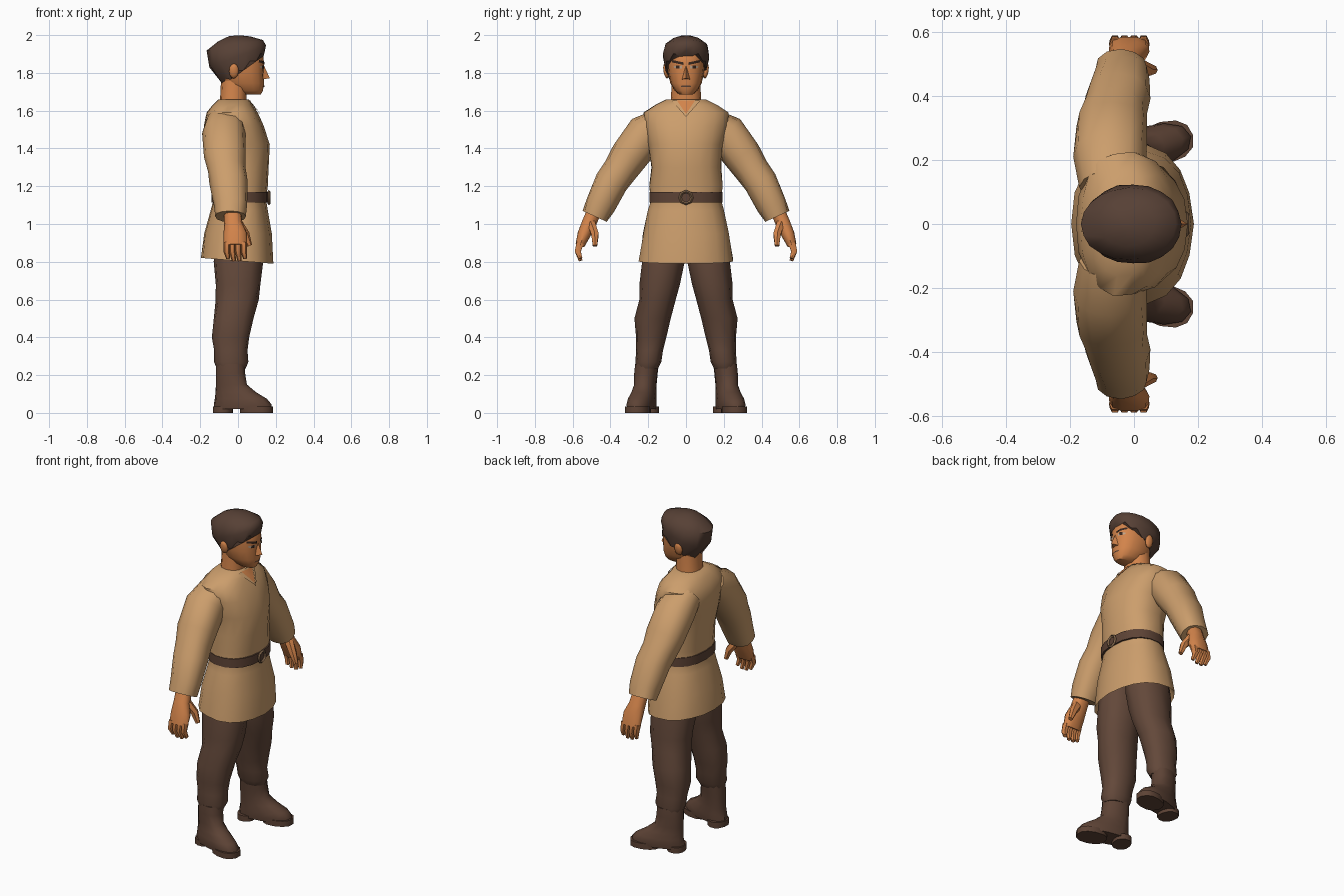
import bpy, bmesh, math, random
from mathutils import Vector
from mathutils.bvhtree import BVHTree

random.seed(4)
cube = bpy.data.objects.get("Cube")
if cube:
    bpy.data.objects.remove(cube)
made = []


def material(name, *rgb):
    mat = bpy.data.materials.new(name)
    mat.use_nodes = True
    mat.diffuse_color = (*rgb, 1)
    bsdf = mat.node_tree.nodes["Principled BSDF"]
    bsdf.inputs["Base Color"].default_value = (*rgb, 1)
    bsdf.inputs["Roughness"].default_value = 0.9
    return mat


cloth = material("tan_cloth", 0.60, 0.34, 0.15)
skin = material("skin", 0.65, 0.23, 0.07)
trouser = material("brown_trousers", 0.125, 0.065, 0.042)
leather = material("brown_leather", 0.11, 0.056, 0.036)
hair_brown = material("hair_brown", 0.095, 0.052, 0.036)
dark = material("dark_brown", 0.04, 0.02, 0.013)
eye_white = material("eye_white", 0.5, 0.36, 0.25)
metal = material("dull_brass", 0.24, 0.14, 0.075)


def finish(name, bm, mat, mirror=False):
    bmesh.ops.recalc_face_normals(bm, faces=bm.faces)
    mesh = bpy.data.meshes.new(name)
    bm.to_mesh(mesh)
    bm.free()
    mesh.materials.append(mat)
    obj = bpy.data.objects.new(name, mesh)
    bpy.context.collection.objects.link(obj)
    if mirror:
        mod = obj.modifiers.new("mirror", "MIRROR")
        mod.use_axis = (False, True, False)
    made.append(obj)
    return obj


def loft(name, rings, mat, sides=14, along=False, twist=0, power=2.3, rough=0, ragged=0, mirror=False):
    """Skin rings of (x, y, z, radius, radius[, slope]); along turns them across the path."""
    bm = bmesh.new()
    centres = [Vector(r[:3]) for r in rings]
    loops = []
    for i, r in enumerate(rings):
        u = Vector((math.cos(twist), math.sin(twist), r[5] if len(r) > 5 else 0))
        v = Vector((-math.sin(twist), math.cos(twist), 0))
        if along:
            t = (centres[min(i + 1, len(rings) - 1)] - centres[max(i - 1, 0)]).normalized()
            u = Vector((1, 0, 0))
            u = (u - t * u.dot(t)).normalized()
            v = t.cross(u)
        loop = []
        for k in range(sides):
            a = math.tau * k / sides
            c, s = math.cos(a), math.sin(a)
            c = math.copysign(abs(c) ** (2 / power), c)
            s = math.copysign(abs(s) ** (2 / power), s)
            grow = 1 + random.uniform(-rough, rough)
            p = centres[i] + (u * c * r[3] + v * s * r[4]) * grow
            if i == 0:
                p.z += ragged * (-1) ** k
            loop.append(bm.verts.new(p))
        loops.append(loop)
    for low, high in zip(loops, loops[1:]):
        for k in range(sides):
            n = (k + 1) % sides
            bm.faces.new((low[k], low[n], high[n], high[k]))
    bm.faces.new(loops[0])
    bm.faces.new(loops[-1])
    return finish(name, bm, mat, mirror)


def plate(name, outline, mat, target, lift=0.004, mirror=False):
    """Lay a flat (y, z) outline onto the front of another part."""
    tree = BVHTree.FromPolygons([v.co for v in target.data.vertices],
                                [p.vertices for p in target.data.polygons])
    bm = bmesh.new()
    bm.faces.new([bm.verts.new((1, y, z)) for y, z in outline])
    bmesh.ops.subdivide_edges(bm, edges=bm.edges, cuts=3, use_grid_fill=True)
    for v in bm.verts:
        hit = tree.ray_cast(v.co, Vector((-1, 0, 0)))[0]
        v.co.x = (hit.x if hit else 0.05) + lift
    return finish(name, bm, mat, mirror)


# Tunic with an open flared skirt, narrow waist and sloping shoulders
tunic = loft("tunic", [
    (0, 0, 0.92, 0.15, 0.2), (-0.005, 0, 0.805, 0.19, 0.25, -0.08),
    (-0.002, 0, 0.95, 0.178, 0.23), (0.005, 0, 1.07, 0.15, 0.203),
    (0.01, 0, 1.13, 0.14, 0.185), (0.01, 0, 1.2, 0.148, 0.198),
    (0.008, 0, 1.3, 0.153, 0.186), (-0.002, 0, 1.42, 0.168, 0.198),
    (-0.022, 0, 1.52, 0.158, 0.22), (-0.033, 0, 1.59, 0.135, 0.225),
    (-0.03, 0, 1.63, 0.105, 0.165), (-0.025, 0, 1.66, 0.08, 0.105)],
    cloth, sides=18, rough=0.02)

# Sleeves
loft("sleeves", [
    (-0.07, 0.12, 1.54, 0.1, 0.08), (-0.075, 0.21, 1.48, 0.115, 0.105),
    (-0.07, 0.3, 1.36, 0.112, 0.1), (-0.06, 0.35, 1.285, 0.1, 0.09),
    (-0.05, 0.395, 1.22, 0.1, 0.09), (-0.04, 0.455, 1.1, 0.088, 0.08),
    (-0.04, 0.482, 1.04, 0.08, 0.07)],
    cloth, sides=12, along=True, rough=0.03, mirror=True)

# Neckline: open notch with two turned collar edges
plate("neck_notch", [(-0.055, 1.655), (0, 1.578), (0.055, 1.655)], skin, tunic)
plate("collar_edges", [(0.05, 1.657), (0, 1.582), (0, 1.567), (0.075, 1.652)],
      cloth, tunic, lift=0.009, mirror=True)

# Belt and buckle
loft("belt", [(0.011, 0, 1.115, 0.15, 0.197), (0.011, 0, 1.17, 0.15, 0.196)], leather, sides=18)
bpy.ops.mesh.primitive_torus_add(major_segments=8, minor_segments=4, major_radius=0.032,
                                 minor_radius=0.008, location=(0.164, 0, 1.14),
                                 rotation=(0, math.pi / 2, 0))
buckle = bpy.context.object
buckle.name = "buckle"
buckle.data.materials.append(metal)
made.append(buckle)

# Hands: palm, four fingers, thumb
loft("palms", [
    (-0.03, 0.485, 1.07, 0.045, 0.04), (-0.025, 0.515, 1.0, 0.048, 0.04),
    (-0.015, 0.54, 0.945, 0.063, 0.036), (-0.015, 0.562, 0.885, 0.062, 0.025)],
    skin, sides=10, along=True, mirror=True)
for i, finger in enumerate(("little", "ring", "middle", "index")):
    x = -0.06 + 0.03 * i
    tip = 0.8 + 0.012 * abs(i - 1.5)
    loft(finger + "_fingers", [
        (x, 0.56, 0.9, 0.018, 0.022), (x, 0.573, 0.855, 0.017, 0.018),
        (x + 0.008, 0.558, tip, 0.011, 0.011)], skin, sides=6, along=True, mirror=True)
loft("thumbs", [
    (0, 0.5, 1.0, 0.028, 0.024), (0.04, 0.482, 0.945, 0.022, 0.022),
    (0.062, 0.482, 0.885, 0.013, 0.013)], skin, sides=6, along=True, mirror=True)

# Trousers, gathered over the boot tops
loft("trouser_legs", [
    (0, 0.11, 0.95, 0.12, 0.1), (0, 0.12, 0.8, 0.13, 0.113),
    (0, 0.14, 0.68, 0.12, 0.105), (-0.005, 0.152, 0.6, 0.115, 0.095),
    (-0.025, 0.175, 0.5, 0.106, 0.096), (-0.04, 0.185, 0.4, 0.1, 0.08),
    (-0.04, 0.192, 0.33, 0.088, 0.07), (-0.037, 0.2, 0.27, 0.09, 0.07),
    (-0.037, 0.205, 0.235, 0.076, 0.056)], trouser, sides=12, rough=0.03, mirror=True)

# Boots, turned outwards, with a heel and front sole
splay = 0.25
loft("boots", [
    (0.025, 0.235, 0.02, 0.158, 0.065), (0.025, 0.235, 0.045, 0.158, 0.068),
    (0.015, 0.232, 0.075, 0.142, 0.066), (-0.012, 0.222, 0.11, 0.11, 0.06),
    (-0.035, 0.215, 0.15, 0.085, 0.056), (-0.04, 0.212, 0.21, 0.08, 0.06),
    (-0.04, 0.207, 0.26, 0.078, 0.06)], leather, sides=12, twist=splay, mirror=True)
for name, x, y, length, width in (("heels", -0.08, 0.203, 0.052, 0.062),
                                  ("front_soles", 0.098, 0.255, 0.09, 0.066)):
    loft(name, [(x, y, 0, length, width), (x, y, 0.035, length, width)],
         leather, sides=12, twist=splay, mirror=True)

# Neck and head
loft("neck", [(-0.03, 0, 1.6, 0.075, 0.085), (-0.025, 0, 1.66, 0.07, 0.08),
              (-0.02, 0, 1.76, 0.07, 0.075)], skin, sides=12)
head = loft("head", [
    (0.065, 0, 1.685, 0.055, 0.036), (0.05, 0, 1.705, 0.082, 0.058),
    (0.03, 0, 1.745, 0.108, 0.083), (0.018, 0, 1.8, 0.118, 0.094),
    (0.013, 0, 1.85, 0.125, 0.1), (0.005, 0, 1.9, 0.128, 0.1),
    (0, 0, 1.96, 0.09, 0.075)], skin, sides=16)

# Nose wedge
bm = bmesh.new()
bridge, tip, near, far = [bm.verts.new(p) for p in (
    (0.135, 0, 1.845), (0.168, 0, 1.772), (0.126, -0.025, 1.765), (0.126, 0.025, 1.765))]
for face in ((bridge, tip, near), (bridge, far, tip), (tip, far, near)):
    bm.faces.new(face)
finish("nose", bm, skin)

# Ears
bm = bmesh.new()
bmesh.ops.create_icosphere(bm, subdivisions=2, radius=1)
for v in bm.verts:
    v.co = Vector((-0.022 + v.co.x * 0.026, 0.106 + v.co.y * 0.014 + v.co.z * 0.006,
                   1.81 + v.co.z * 0.04))
finish("ears", bm, skin, mirror=True)

# Face details
plate("eyebrows", [(0.014, 1.842), (0.075, 1.856), (0.072, 1.868), (0.014, 1.856)],
      dark, head, lift=0.006, mirror=True)
plate("eye_whites", [(0.022, 1.823), (0.062, 1.825), (0.066, 1.836), (0.022, 1.838)],
      eye_white, head, mirror=True)
plate("pupils", [(0.034, 1.822), (0.052, 1.822), (0.052, 1.84), (0.034, 1.84)],
      dark, head, lift=0.006, mirror=True)
plate("mouth", [(-0.028, 1.726), (0.028, 1.726), (0.024, 1.733), (-0.024, 1.733)],
      leather, head)

# Hair cap with a ragged fringe
loft("hair", [
    (0.028, 0, 1.825, 0.113, 0.108, 0.72), (-0.003, 0, 1.887, 0.149, 0.125, 0.39),
    (-0.017, 0, 1.946, 0.147, 0.112, 0.19), (-0.02, 0, 1.98, 0.085, 0.07, 0.15),
    (-0.015, 0, 1.997, 0.03, 0.025, 0.05)], hair_brown, sides=20, power=2.1, rough=0.02, ragged=0.012)

# Smooth shading with sharp creases
bpy.ops.object.select_all(action="DESELECT")
for obj in made:
    obj.select_set(True)
bpy.context.view_layer.objects.active = made[0]
bpy.ops.object.shade_smooth_by_angle(angle=math.radians(50))
